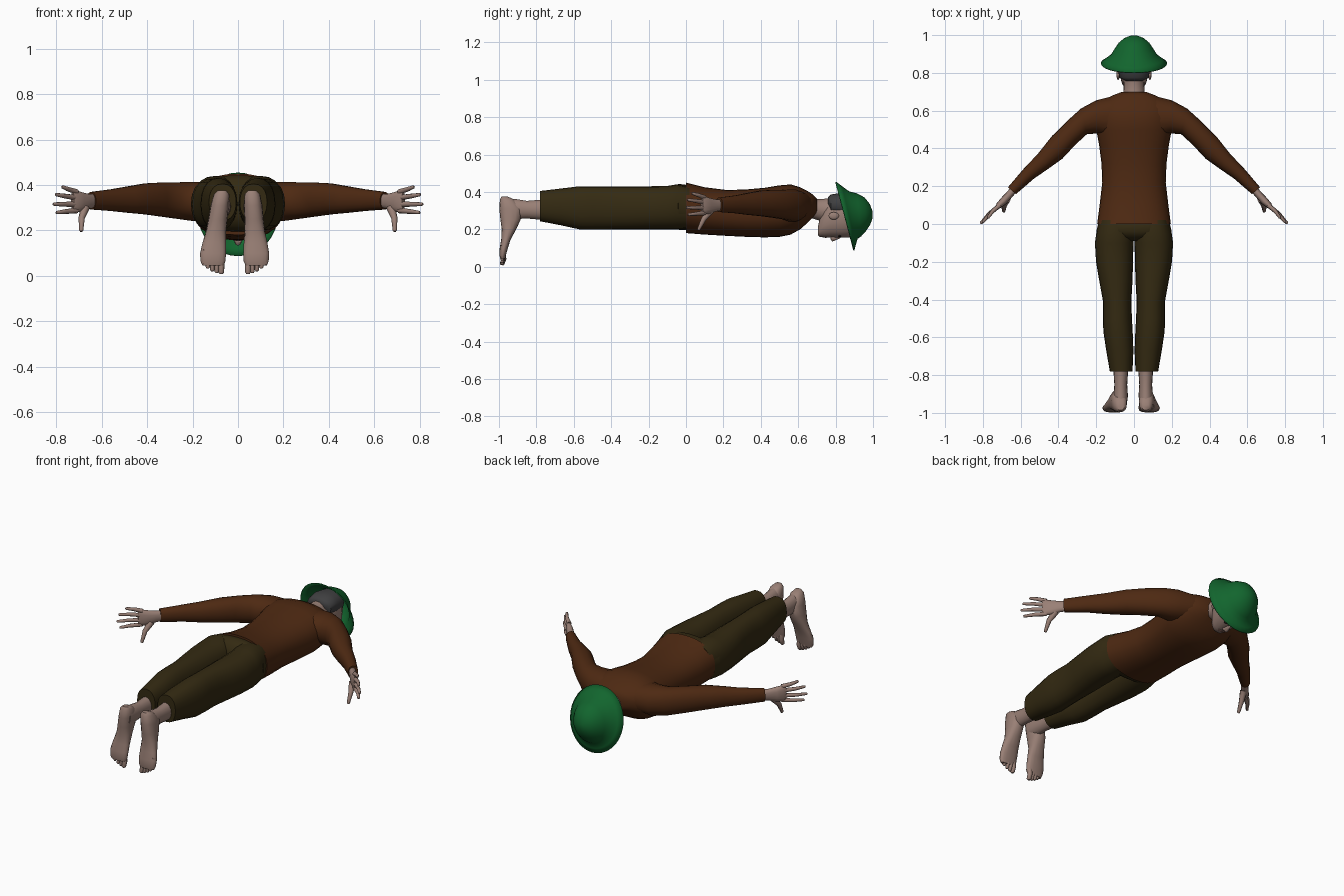
import bpy, bmesh, math
from mathutils import Vector as V

if "Cube" in bpy.data.objects:
    bpy.data.objects.remove(bpy.data.objects["Cube"])


def material(name, rgb):
    m = bpy.data.materials.new(name)
    m.use_nodes = True
    m.diffuse_color = (*rgb, 1)
    bsdf = next(n for n in m.node_tree.nodes if n.type == 'BSDF_PRINCIPLED')
    bsdf.inputs["Base Color"].default_value = (*rgb, 1)
    bsdf.inputs["Roughness"].default_value = 0.8
    return m


SKIN = material("skin", (.32, .215, .18))
SHIRT = material("brown_shirt", (.075, .022, .006))
PANTS = material("olive_trousers", (.034, .023, .006))
HAT = material("green_hat", (.006, .13, .027))
HAIR = material("grey_hair", (.05, .05, .052))
DARK = material("dark_eye", (.015, .012, .01))
LIPS = material("lips", (.22, .11, .09))


def loft(bm, rings, n=20, power=1.0, caps=(True, True)):
    """Skin a list of (centre, u, v) superellipse rings."""
    def bend(t):
        return math.copysign(abs(t) ** power, t)
    loops = []
    for c, u, v in rings:
        angles = [2 * math.pi * i / n for i in range(n)]
        loops.append([bm.verts.new(V(c) + V(u) * bend(math.cos(a)) + V(v) * bend(math.sin(a)))
                      for a in angles])
    for a, b in zip(loops, loops[1:]):
        for i in range(n):
            j = (i + 1) % n
            bm.faces.new((a[i], a[j], b[j], b[i]))
    for loop, cap in zip((loops[0], loops[-1]), caps):
        if cap:
            bm.faces.new(loop)


def tube(bm, points, radii, n=8):
    """Round limb through points, closed with a small tip."""
    pts = [V(p) for p in points]
    d = (pts[-1] - pts[0]).normalized()
    u = d.cross(V((1, 0, 0) if abs(d.x) < .8 else (0, 1, 0))).normalized()
    w = d.cross(u)
    rings = [(p, u * r, w * r) for p, r in zip(pts, radii)]
    tip = radii[-1]
    rings.append((pts[-1] + d * tip * .6, u * tip * .55, w * tip * .55))
    loft(bm, rings, n)


def along_y(rows):
    """Rows of y, x min, x max, z min, z max."""
    return [(((a + b) / 2, y, (lo + hi) / 2), ((b - a) / 2, 0, 0), (0, 0, (hi - lo) / 2))
            for y, a, b, lo, hi in rows]


def centred(rows):
    return along_y([(y, -w, w, lo, hi) for y, w, lo, hi in rows])


def ball(bm, centre, size, n=12):
    verts = bmesh.ops.create_uvsphere(bm, u_segments=n, v_segments=n // 2 + 2, radius=1)["verts"]
    bmesh.ops.scale(bm, vec=size, verts=verts)
    bmesh.ops.translate(bm, vec=centre, verts=verts)


def finish(name, bm, mat, angle=50):
    bmesh.ops.recalc_face_normals(bm, faces=bm.faces)
    me = bpy.data.meshes.new(name)
    bm.to_mesh(me)
    bm.free()
    me.materials.append(mat)
    ob = bpy.data.objects.new(name, me)
    bpy.context.scene.collection.objects.link(ob)
    bpy.ops.object.select_all(action='DESELECT')
    ob.select_set(True)
    bpy.context.view_layer.objects.active = ob
    bpy.ops.object.shade_smooth_by_angle(angle=math.radians(angle))
    return ob


# Shirt body
bm = bmesh.new()
loft(bm, centred([(0, .195, .18, .45), (.1, .182, .172, .425), (.22, .168, .165, .41),
                  (.32, .172, .16, .413), (.42, .185, .157, .422), (.5, .2, .16, .435),
                  (.56, .205, .172, .44), (.61, .2, .2, .425), (.65, .17, .235, .405),
                  (.68, .115, .265, .385), (.7, .062, .28, .365)]), 28, .88)
finish("shirt_body", bm, SHIRT)

# Trouser seat
bm = bmesh.new()
loft(bm, centred([(.05, .18, .2, .42), (0, .19, .195, .438), (-.04, .2, .198, .443),
                  (-.07, .17, .22, .42), (-.09, .09, .26, .38)]), 28, .85)
finish("trouser_seat", bm, PANTS)

for s, side in ((1, "left"), (-1, "right")):
    # Sleeve: inner and outer outline points with a height range
    bm = bmesh.new()
    rings = []
    for ax, ay, bx, by, lo, hi in [
            (.12, .45, .10, .68, .25, .41), (.19, .48, .2, .655, .24, .415),
            (.25, .475, .28, .612, .25, .413), (.31, .42, .36, .54, .26, .412),
            (.38, .345, .435, .465, .27, .408), (.45, .295, .51, .37, .277, .395),
            (.53, .24, .58, .297, .285, .382), (.625, .158, .667, .195, .292, .37)]:
        rings.append(((s * (ax + bx) / 2, (ay + by) / 2, (lo + hi) / 2),
                      (s * (bx - ax) / 2, (by - ay) / 2, 0), (0, 0, (hi - lo) / 2)))
    loft(bm, rings, 18, .92)
    finish(side + "_sleeve", bm, SHIRT)

    # Hand with spread fingers and a thumb
    bm = bmesh.new()
    loft(bm, [((s * x, y, z), (s * t * .7, t * .7, 0), (0, 0, h)) for x, y, z, t, h in [
        (.63, .19, .33, .02, .03), (.66, .155, .328, .02, .033), (.69, .122, .326, .021, .043),
        (.715, .098, .328, .017, .049), (.728, .085, .33, .009, .046)]], 14, .85)
    for z, tip in [(.37, (.772, .035, .392)), (.344, (.8, .01, .358)),
                   (.315, (.81, .005, .316)), (.288, (.797, .014, .279))]:
        root = V((s * .71, .1, z))
        end = V((s * tip[0], tip[1], tip[2]))
        knuckle = root.lerp(end, .55) + V((s * .004, .004, 0))
        tube(bm, [root, knuckle, end], [.0125, .0105, .0075])
    tube(bm, [(s * .672, .132, .3), (s * .688, .095, .255), (s * .69, .068, .2)],
         [.02, .014, .009])
    finish(side + "_hand", bm, SKIN)

    # Trouser leg
    bm = bmesh.new()
    loft(bm, along_y([(y, s * a, s * b, lo, hi) for y, a, b, lo, hi in [
        (.02, .0, .185, .205, .425), (-.05, .0, .2, .2, .44), (-.1, .003, .207, .2, .432),
        (-.2, .005, .201, .2, .43), (-.3, .008, .184, .2, .43), (-.41, .014, .164, .2, .43),
        (-.5, .011, .165, .2, .43), (-.57, .007, .162, .2, .43),
        (-.67, .003, .147, .222, .418), (-.78, .008, .128, .243, .405)]]), 20, .88)
    finish(side + "_trouser_leg", bm, PANTS)

    # Foot: the two feet turn out by different amounts
    heel, front = (.062, .08) if s > 0 else (.07, .11)
    bm = bmesh.new()
    loft(bm, along_y([(y, s * heel - w, s * heel + w, lo, hi) for y, w, lo, hi in [
        (-.76, .04, .25, .36), (-.85, .034, .258, .352), (-.91, .038, .255, .362),
        (-.97, .03, .26, .365)]]), 16)
    rings = []
    for z, w, sole, top in [
            (.376, .018, -.985, -.955), (.36, .034, -.995, -.92), (.31, .041, -.998, -.872),
            (.25, .042, -.992, -.885), (.2, .044, -.985, -.908), (.145, .052, -.988, -.938),
            (.1, .057, -.996, -.952), (.065, .055, -.998, -.962), (.045, .046, -.994, -.968)]:
        k = min(1, (.376 - z) / .27)
        rings.append(((s * (heel + (front - heel) * k), (sole + top) / 2, z),
                      (w, 0, 0), (0, (top - sole) / 2, 0)))
    loft(bm, rings, 16, .85)
    for i in range(5):
        x = s * (front - .036 + i * .0195)
        r = .0145 if i == 0 else .0105
        low = .016 + .0025 * i * i
        tube(bm, [(x, -.978, low + .06), (x, -.974, low + .025), (x, -.983, low)],
             [r, r * .95, r * .9])
    finish(side + "_foot", bm, SKIN)

    # Ear and eye
    bm = bmesh.new()
    ball(bm, (s * .084, .79, .272), (.009, .028, .02))
    finish(side + "_ear", bm, SKIN)
    bm = bmesh.new()
    ball(bm, (s * .032, .822, .164), (.013, .007, .006))
    finish(side + "_eye", bm, DARK)

# Head, neck and nose
bm = bmesh.new()
loft(bm, centred([(.705, .028, .168, .21), (.715, .045, .16, .26), (.74, .062, .156, .335),
                  (.78, .074, .156, .375), (.83, .082, .155, .388), (.88, .08, .155, .38),
                  (.93, .05, .2, .35)]), 24, .92)
loft(bm, centred([(.66, .064, .262, .375), (.7, .056, .25, .362), (.75, .055, .235, .365),
                  (.8, .06, .22, .37)]), 18)
loft(bm, [((0, .772, .158), (.017, 0, 0), (0, 0, .012)), ((0, .783, .15), (.016, 0, 0), (0, 0, .016)),
          ((0, .825, .162), (.007, 0, 0), (0, 0, .01))], 10)
finish("head", bm, SKIN)

# Mouth
bm = bmesh.new()
ball(bm, (0, .747, .159), (.024, .007, .006))
finish("mouth", bm, LIPS)

# Hair at the back of the head
bm = bmesh.new()
loft(bm, centred([(.758, .045, .325, .37), (.775, .078, .28, .386), (.83, .086, .265, .396),
                  (.9, .078, .265, .385)]), 24, .9)
finish("hair", bm, HAIR)

# Brimmed hat: back and front edge points with a half width
bm = bmesh.new()
loft(bm, [((0, (yb + yf) / 2, (zb + zf) / 2), (w, 0, 0), (0, (yb - yf) / 2, (zb - zf) / 2))
          for yb, zb, yf, zf, w in [
              (.802, .455, .9, .087, .176), (.835, .43, .908, .118, .15),
              (.872, .403, .918, .15, .122), (.915, .392, .937, .163, .104),
              (.955, .37, .962, .19, .082), (.983, .335, .985, .225, .052),
              (.998, .295, .998, .262, .016)]], 32, 1.0, (False, True))
hat = finish("brimmed_hat", bm, HAT)
shell = hat.modifiers.new("cloth", 'SOLIDIFY')
shell.thickness = .006
